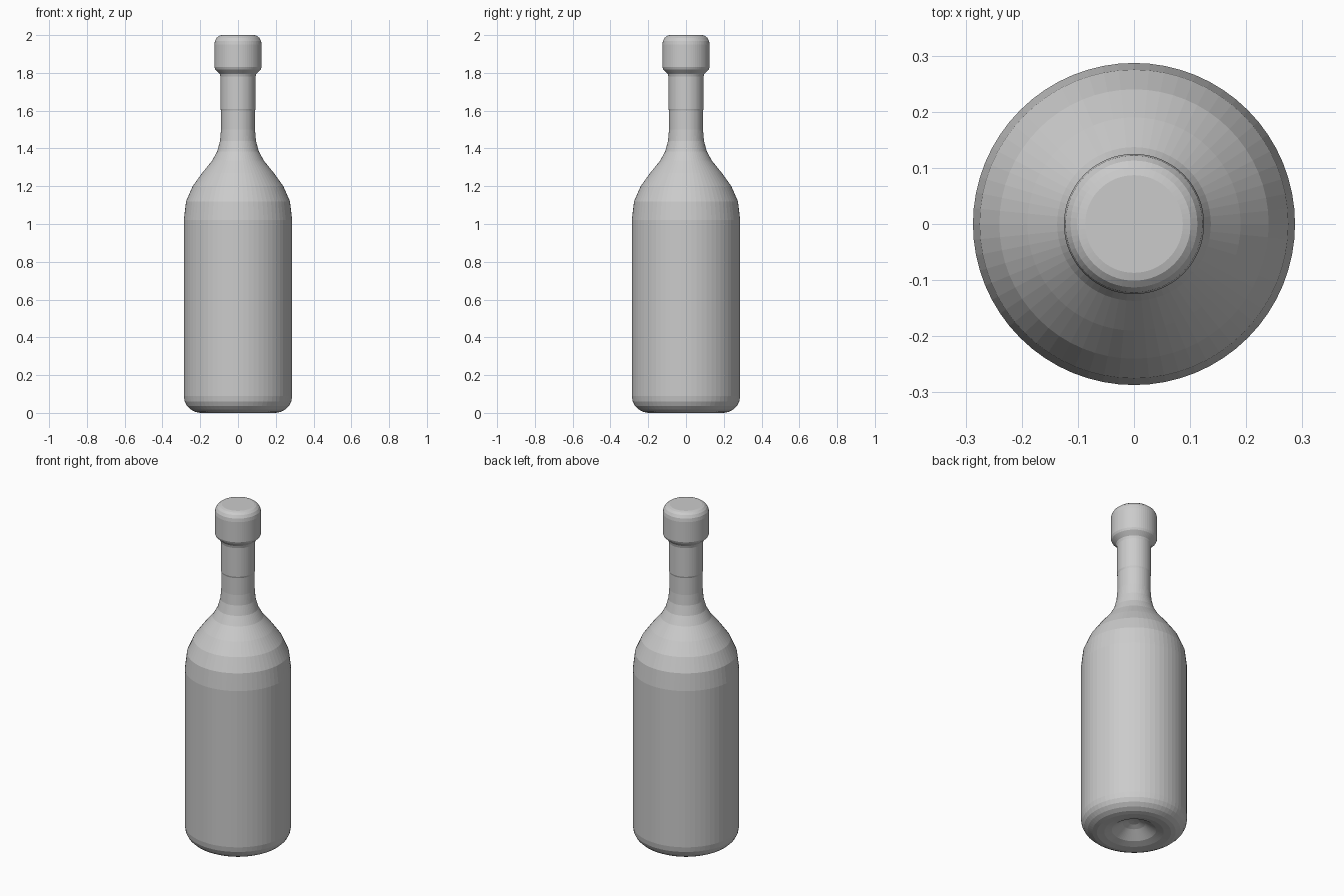
import bpy
import bmesh
import math

cube = bpy.data.objects.get("Cube")
if cube:
    bpy.data.objects.remove(cube, do_unlink=True)

SEGMENTS = 64


def make_material(name, colour):
    mat = bpy.data.materials.new(name)
    mat.use_nodes = True
    mat.diffuse_color = colour
    mat.node_tree.nodes["Principled BSDF"].inputs["Base Color"].default_value = colour
    return mat


def lathe(name, profile, mat):
    """Spin a (radius, height) profile about the z axis; zero radius closes an end."""
    bm = bmesh.new()
    rings = []
    for r, z in profile:
        count = SEGMENTS if r > 0 else 1
        rings.append([bm.verts.new((r * math.cos(math.tau * i / SEGMENTS),
                                    r * math.sin(math.tau * i / SEGMENTS), z))
                      for i in range(count)])
    for low, high in zip(rings, rings[1:]):
        for i in range(SEGMENTS):
            j = (i + 1) % SEGMENTS
            corners = [low[i % len(low)], low[j % len(low)],
                       high[j % len(high)], high[i % len(high)]]
            bm.faces.new(list(dict.fromkeys(corners)))
    bmesh.ops.recalc_face_normals(bm, faces=bm.faces)
    mesh = bpy.data.meshes.new(name)
    bm.to_mesh(mesh)
    bm.free()
    mesh.materials.append(mat)
    obj = bpy.data.objects.new(name, mesh)
    bpy.context.collection.objects.link(obj)
    return obj


grey = make_material("plain grey", (0.6, 0.6, 0.6, 1))

# Body: hollowed base, rounded heel, straight wall, sloping shoulder, neck
lathe("bottle_body", [
    (0, 0.07), (0.03, 0.067), (0.06, 0.055), (0.09, 0.035), (0.12, 0.015),
    (0.16, 0.003), (0.2, 0), (0.225, 0.005), (0.25, 0.018), (0.27, 0.037),
    (0.282, 0.06), (0.287, 0.09),
    (0.287, 1.02), (0.275, 1.12), (0.24, 1.2), (0.19, 1.27), (0.137, 1.335),
    (0.11, 1.385), (0.095, 1.44), (0.09, 1.5), (0.09, 1.6), (0.093, 1.61),
    (0.093, 1.79), (0, 1.79)], grey)

# Cap: flared underside and rounded top rim
lathe("bottle_cap", [
    (0, 1.78), (0.093, 1.78), (0.097, 1.795), (0.12, 1.818), (0.125, 1.83),
    (0.125, 1.95), (0.122, 1.97), (0.113, 1.986), (0.101, 1.996),
    (0.087, 2.0), (0, 2.0)], grey)
